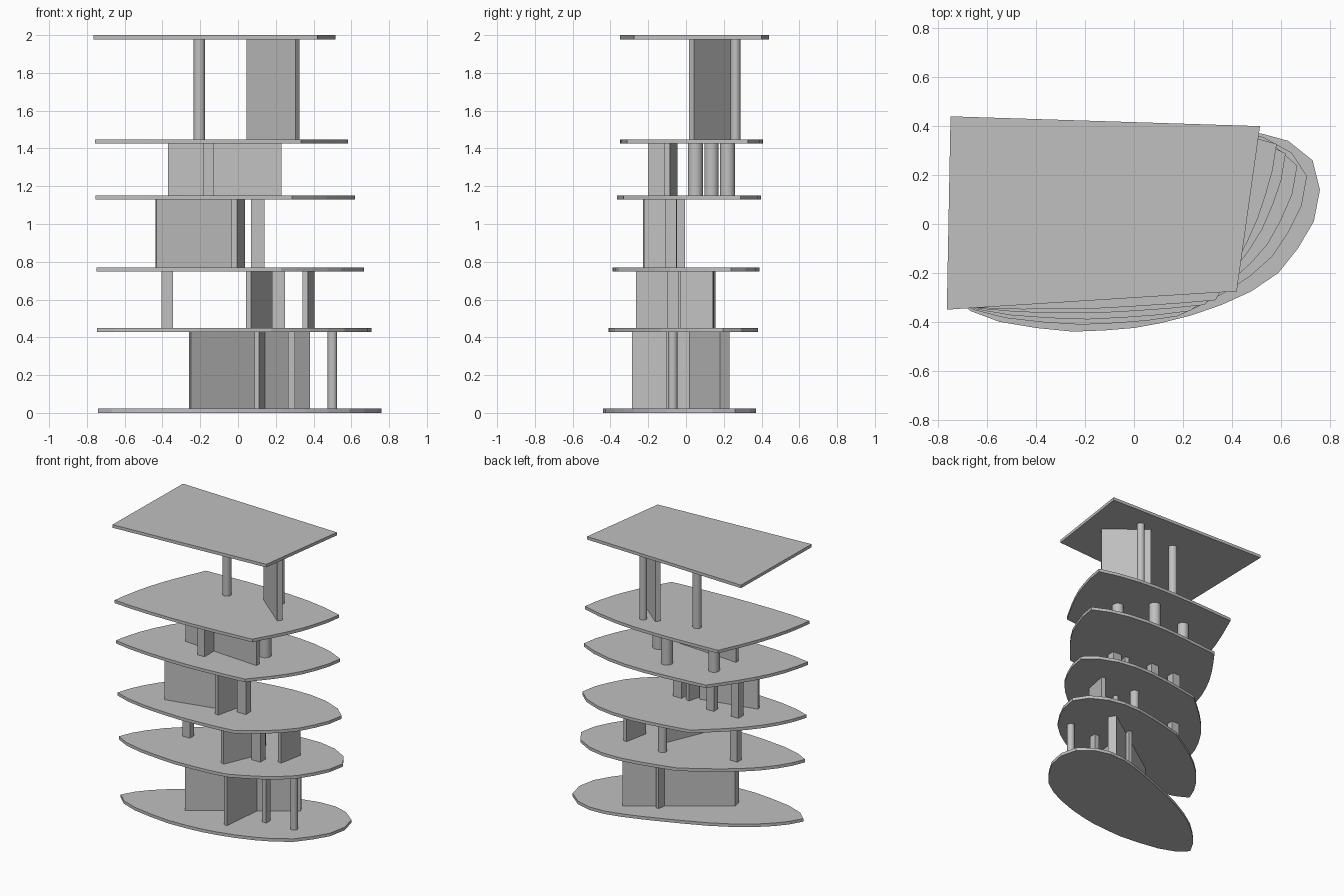
import bpy, bmesh, math
from mathutils import Vector

if "Cube" in bpy.data.objects:
    bpy.data.objects.remove(bpy.data.objects["Cube"])

concrete = bpy.data.materials.new("pale_grey")
concrete.diffuse_color = (0.53, 0.53, 0.53, 1)
concrete.use_nodes = True
concrete.node_tree.nodes["Principled BSDF"].inputs["Base Color"].default_value = concrete.diffuse_color

T = 0.022                                   # slab thickness
FLOORS = [0, 0.427, 0.748, 1.13, 1.425, 1.978]


def prism(name, pts, z0, z1, smooth=False):
    """Vertical prism over a counter-clockwise outline."""
    bm = bmesh.new()
    lo = [bm.verts.new((x, y, z0)) for x, y in pts]
    hi = [bm.verts.new((x, y, z1)) for x, y in pts]
    n = len(pts)
    bm.faces.new(lo[::-1])
    bm.faces.new(hi)
    for i in range(n):
        j = (i + 1) % n
        bm.faces.new((lo[i], lo[j], hi[j], hi[i]))
    bmesh.ops.recalc_face_normals(bm, faces=bm.faces)
    me = bpy.data.meshes.new(name)
    bm.to_mesh(me)
    bm.free()
    me.materials.append(concrete)
    ob = bpy.data.objects.new(name, me)
    bpy.context.collection.objects.link(ob)
    if smooth:
        bpy.ops.object.select_all(action='DESELECT')
        ob.select_set(True)
        bpy.context.view_layer.objects.active = ob
        bpy.ops.object.shade_smooth_by_angle(angle=math.radians(35))
    return ob


# Floor slabs: the rounded base outline morphs evenly into the top quad
base = [(.76, .14), (.73, .26), (.63, .34), (.52, .37), (.40, .365), (.28, .335), (.16, .295),
        (.04, .25), (-.11, .19), (-.26, .125), (-.40, .05), (-.52, -.03), (-.62, -.12), (-.69, -.20),
        (-.74, -.29), (-.67, -.355), (-.55, -.40), (-.40, -.425), (-.25, -.44), (-.12, -.435), (0, -.425),
        (.11, -.405), (.23, -.375), (.36, -.33), (.48, -.275), (.59, -.20), (.67, -.10), (.735, .01)]
corners = [Vector(c) for c in ((.515, .40), (-.75, .44), (-.765, -.35), (.42, -.275))]
quad = [corners[k].lerp(corners[(k + 1) % 4], i / 7) for k in range(4) for i in range(7)]

for i, z in enumerate(FLOORS):
    t = z / FLOORS[-1]
    outline = [Vector(b).lerp(q, t) for b, q in zip(base, quad)]
    if i == 5:
        outline = corners
    prism(f"floor_slab_{i + 1}", outline, z, z + T)


def span(level):
    return FLOORS[level] + T, FLOORS[level + 1]


def wall(level, name, a, b, thick):
    a, b = Vector(a), Vector(b)
    d = (b - a).normalized()
    n = Vector((-d.y, d.x)) * thick / 2
    prism(f"{name}_{level + 1}", [a - n, b - n, b + n, a + n], *span(level))


def post(level, name, x, y, w, d):
    wall(level, name, (x - w / 2, y), (x + w / 2, y), d)


def column(level, name, x, y, r):
    pts = [(x + r * math.cos(k * math.tau / 24), y + r * math.sin(k * math.tau / 24)) for k in range(24)]
    prism(f"{name}_{level + 1}", pts, *span(level), smooth=True)


# Ground level
prism("long_wall_1", [(-.25, -.25), (.38, .18), (.35, .23), (-.26, -.19)], *span(0))
wall(0, "cross_wall", (.10, -.285), (.14, .13), .025)
post(0, "post", .283, -.08, .035, .05)
column(0, "column", .50, -.07, .025)

# Second level
wall(1, "cross_wall", (.055, -.26), (.17, .01), .03)
wall(1, "side_wall", (.355, -.03), (.39, .145), .03)
post(1, "left_post", -.375, -.035, .06, .05)
post(1, "post", .215, -.07, .07, .06)
column(1, "column", .10, .125, .03)

# Third level
wall(2, "long_wall", (-.435, -.215), (-.03, -.12), .025)
wall(2, "cross_wall", (-.02, -.22), (.022, -.05), .03)
post(2, "right_post", .105, -.08, .07, .06)
post(2, "left_post", -.385, -.04, .06, .06)
post(2, "middle_post", -.19, -.03, .06, .05)

# Fourth level
wall(3, "long_wall", (-.37, -.06), (.23, -.10), .03)
post(3, "cross_wall", -.157, -.135, .055, .13)
column(3, "right_column", .185, .05, .04)
column(3, "back_column", .0, .22, .04)
column(3, "left_column", -.32, .135, .038)

# Fifth level
wall(4, "angled_wall", (.055, .245), (.315, .03), .035)
column(4, "back_column", .16, .262, .026)
column(4, "left_column", -.205, .165, .03)
